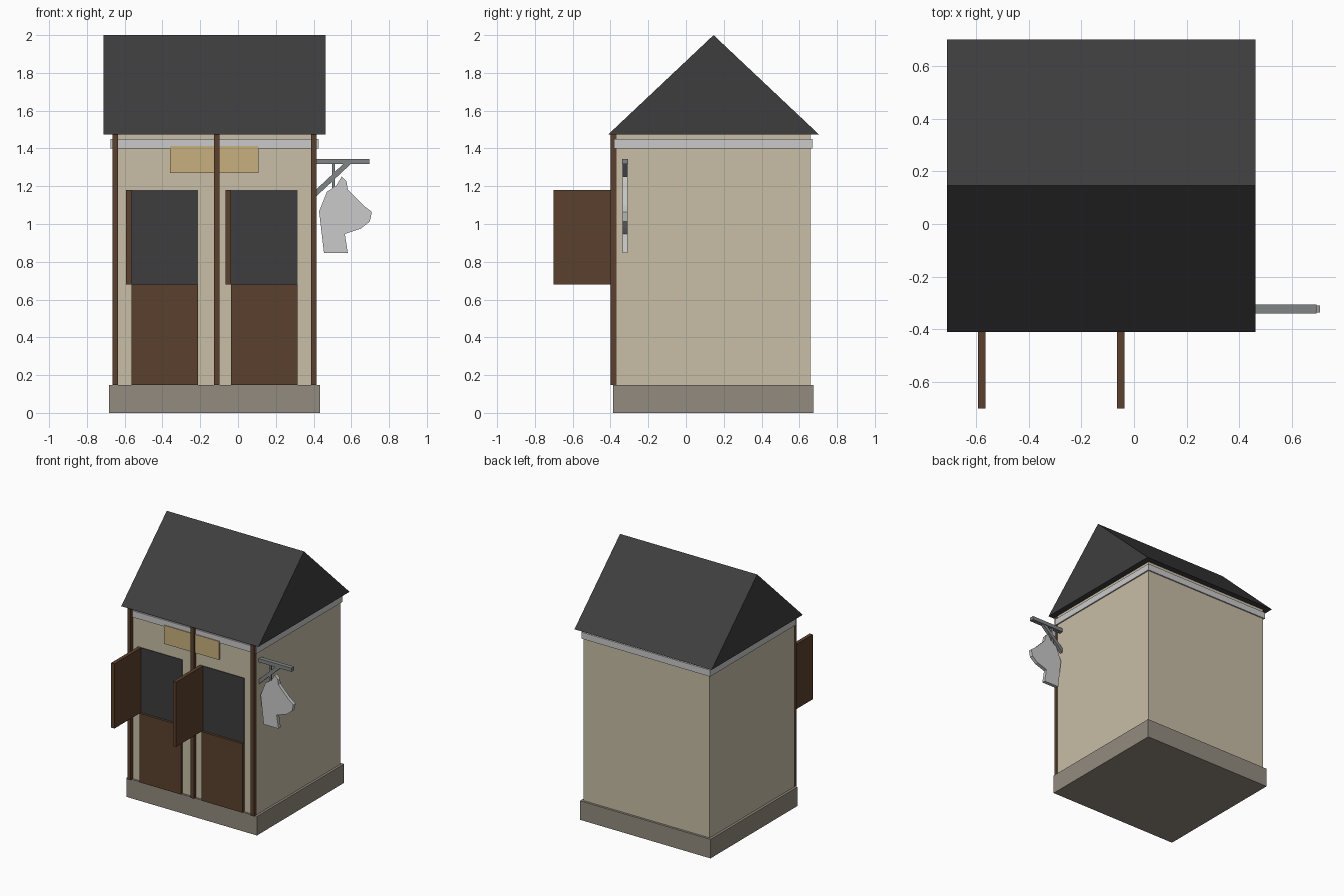
import bpy, bmesh, math

if "Cube" in bpy.data.objects:
    bpy.data.objects.remove(bpy.data.objects["Cube"])


def material(name, r, g, b):
    m = bpy.data.materials.new(name)
    m.diffuse_color = (r, g, b, 1)
    m.use_nodes = True
    m.node_tree.nodes["Principled BSDF"].inputs["Base Color"].default_value = m.diffuse_color
    return m


CREAM = material("cream_plaster", 0.58, 0.515, 0.385)
STONE = material("stone_grey", 0.29, 0.26, 0.215)
WOOD = material("brown_wood", 0.104, 0.051, 0.027)
SLATE = material("dark_slate", 0.048, 0.048, 0.048)
WHITE = material("pale_grey", 0.59, 0.59, 0.60)
TAN = material("tan_board", 0.58, 0.435, 0.21)
METAL = material("metal_grey", 0.22, 0.235, 0.24)


def prism(name, pts, axis, lo, hi, mat):
    """Extrude a 2D profile along x (points are y,z) or along y (points are x,z)."""
    def place(p, d):
        return (d, p[0], p[1]) if axis == "x" else (p[0], d, p[1])
    bm = bmesh.new()
    a = [bm.verts.new(place(p, lo)) for p in pts]
    b = [bm.verts.new(place(p, hi)) for p in pts]
    bm.faces.new(a)
    bm.faces.new(b)
    n = len(pts)
    for i in range(n):
        j = (i + 1) % n
        bm.faces.new((a[i], a[j], b[j], b[i]))
    bmesh.ops.recalc_face_normals(bm, faces=bm.faces)
    me = bpy.data.meshes.new(name)
    bm.to_mesh(me)
    bm.free()
    me.materials.append(mat)
    ob = bpy.data.objects.new(name, me)
    bpy.context.collection.objects.link(ob)
    return ob


def box(name, x0, x1, y0, y1, z0, z1, mat):
    return prism(name, [(x0, z0), (x1, z0), (x1, z1), (x0, z1)], "y", y0, y1, mat)


# Building shell
box("stone_base", -0.683, 0.433, -0.387, 0.676, 0, 0.147, STONE)
box("walls", -0.664, 0.415, -0.372, 0.659, 0.147, 1.478, CREAM)
box("eave_trim", -0.675, 0.425, -0.382, 0.669, 1.40, 1.45, WHITE)
prism("gable_roof", [(-0.411, 1.475), (0.703, 1.475), (0.146, 2.0)],
      "x", -0.711, 0.462, SLATE)

# Front timber posts
for i, x in enumerate((-0.651, -0.112, 0.401)):
    box(f"front_post_{i + 1}", x - 0.0145, x + 0.0145, -0.401, -0.368, 0.147, 1.478, WOOD)

# Stable doors: closed lower leaf, open upper leaf, dark opening
for i, x in enumerate((-0.565, -0.037)):
    box(f"lower_door_{i + 1}", x, x + 0.352, -0.395, -0.368, 0.147, 0.68, WOOD)
    box(f"door_opening_{i + 1}", x, x + 0.352, -0.377, -0.368, 0.68, 1.18, SLATE)
    box(f"upper_door_{i + 1}", x - 0.028, x, -0.7025, -0.368, 0.68, 1.18, WOOD)

# Blank name board
box("sign_board", -0.36, 0.108, -0.388, -0.368, 1.27, 1.413, TAN)

# Bracket on the right wall
box("bracket_arm", 0.412, 0.695, -0.340, -0.307, 1.317, 1.345, METAL)
prism("bracket_brace", [(0.413, 1.145), (0.60, 1.32), (0.56, 1.32), (0.413, 1.182)],
      "y", -0.336, -0.311, METAL)
box("bracket_hanger", 0.497, 0.513, -0.332, -0.315, 1.19, 1.32, METAL)

# Hanging horse head cut-out
head = [(0.55, 1.252), (0.575, 1.225), (0.582, 1.183), (0.665, 1.098),
        (0.709, 1.064), (0.698, 1.013), (0.651, 0.976), (0.566, 0.947),
        (0.582, 0.846), (0.455, 0.846), (0.429, 1.066), (0.471, 1.172),
        (0.519, 1.20)]
prism("horse_head_sign", head, "y", -0.337, -0.310, WHITE)
